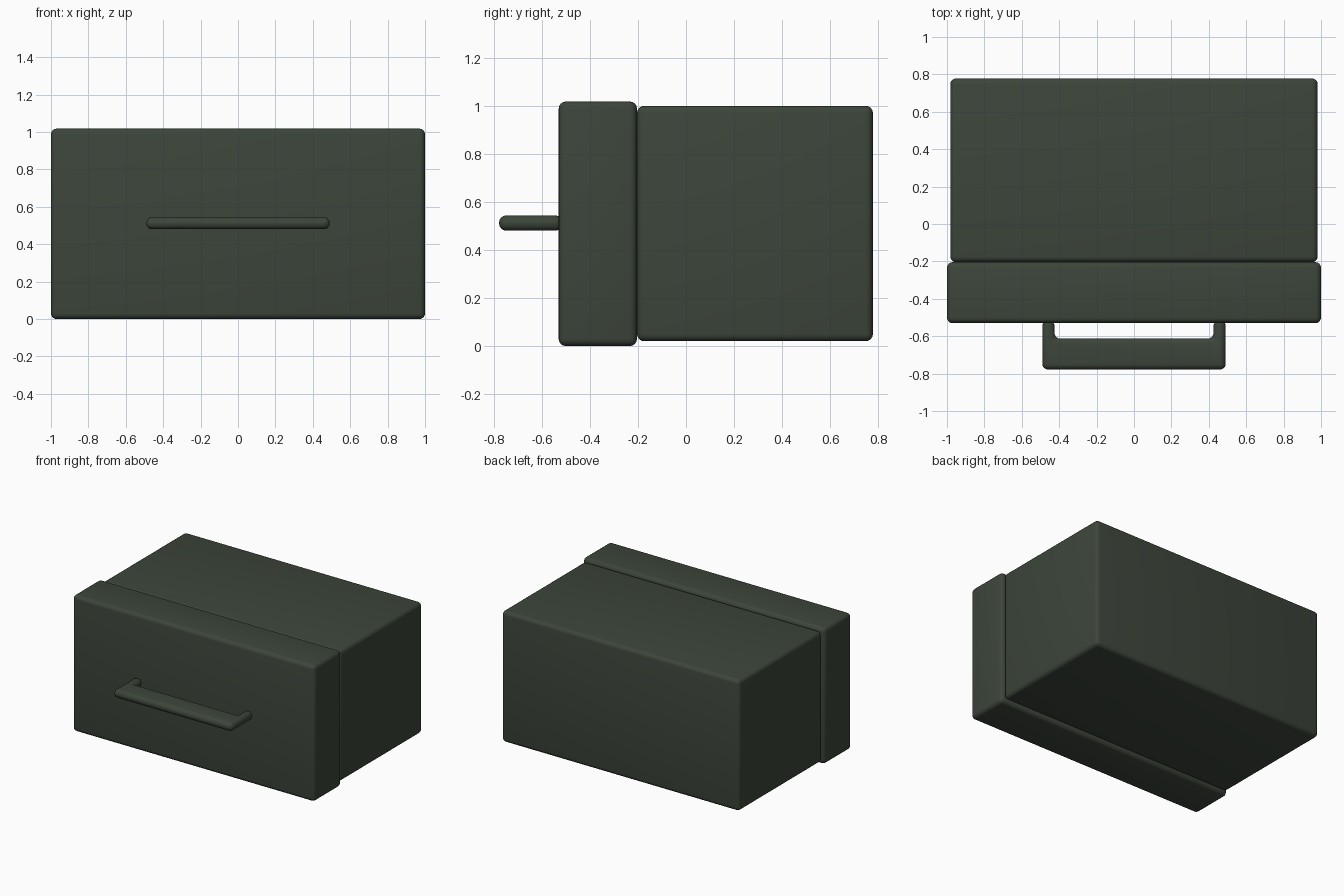
import bpy, bmesh

if "Cube" in bpy.data.objects:
    bpy.data.objects.remove(bpy.data.objects["Cube"])

mat = bpy.data.materials.new("dark_green")
mat.diffuse_color = (0.046, 0.06, 0.043, 1)
mat.use_nodes = True
mat.node_tree.nodes["Principled BSDF"].inputs["Base Color"].default_value = mat.diffuse_color


def prism(name, outline, z0, z1, radius, segments):
    """Extrude an XY outline from z0 to z1 and round every edge."""
    bm = bmesh.new()
    face = bm.faces.new([bm.verts.new((x, y, z0)) for x, y in outline])
    up = bmesh.ops.extrude_face_region(bm, geom=[face])["geom"]
    bmesh.ops.translate(bm, vec=(0, 0, z1 - z0),
                        verts=[v for v in up if isinstance(v, bmesh.types.BMVert)])
    bmesh.ops.recalc_face_normals(bm, faces=bm.faces)
    mesh = bpy.data.meshes.new(name)
    bm.to_mesh(mesh)
    bm.free()
    mesh.shade_smooth()
    mesh.materials.append(mat)
    obj = bpy.data.objects.new(name, mesh)
    bpy.context.collection.objects.link(obj)
    bevel = obj.modifiers.new("Rounding", "BEVEL")
    bevel.width = radius
    bevel.segments = segments
    return obj


def rect(x, y0, y1):
    return [(-x, y0), (x, y0), (x, y1), (-x, y1)]


# Drawer body and the slightly larger front panel
prism("drawer_body", rect(0.982, -0.204, 0.778), 0.02, 1.0, 0.03, 4)
prism("front_panel", rect(1.0, -0.53, -0.204), 0.0, 1.018, 0.03, 4)

# U-shaped pull handle: wide bar with two short posts
out, inner = 0.49, 0.425
front, back, post = -0.778, -0.613, -0.515
prism("handle", [(-out, front), (out, front), (out, post), (inner, post),
                 (inner, back), (-inner, back), (-inner, post), (-out, post)],
      0.48, 0.544, 0.03, 4)
